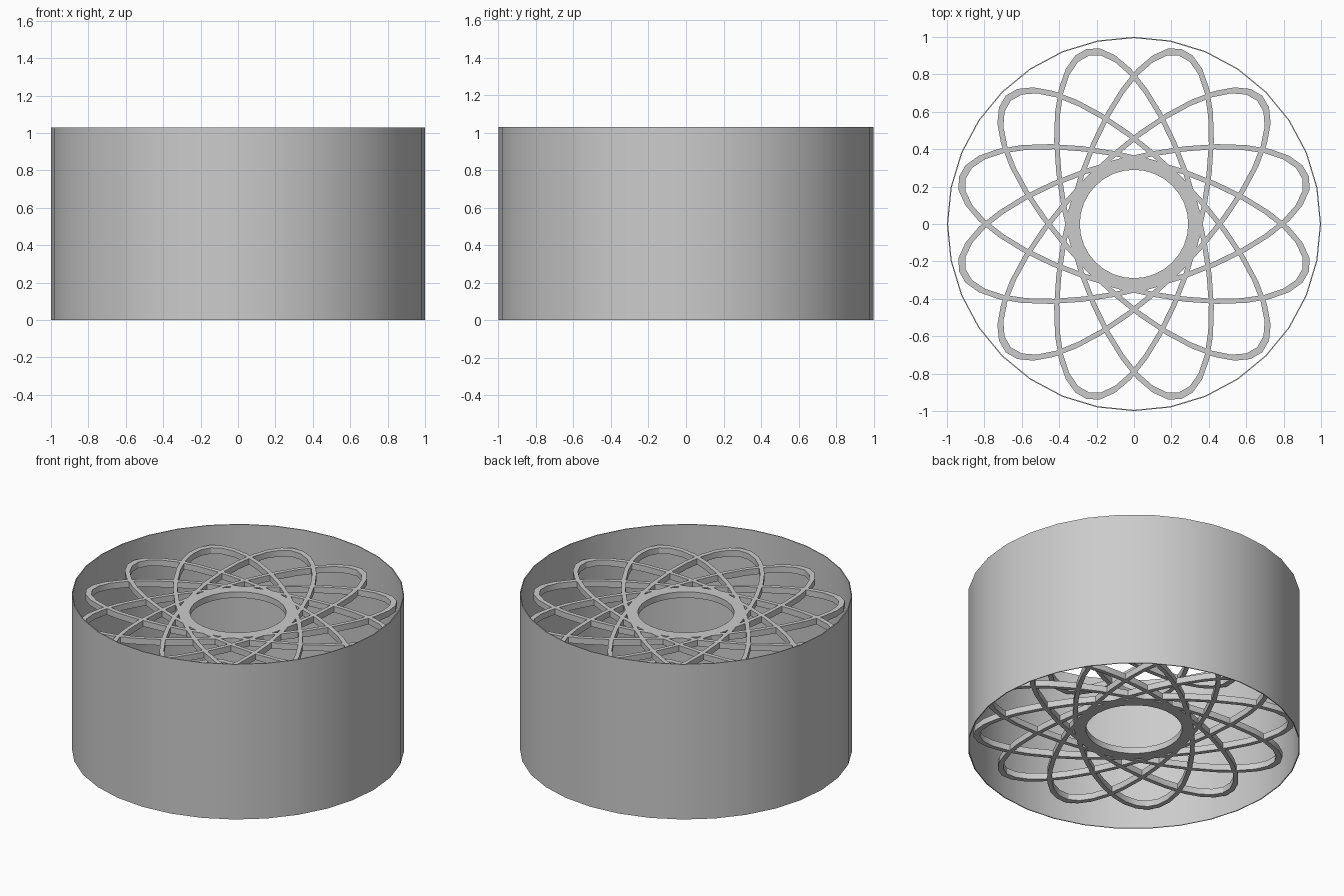
import bpy, bmesh, math

if "Cube" in bpy.data.objects:
    bpy.data.objects.remove(bpy.data.objects["Cube"])

SEGMENTS = 32
grey = bpy.data.materials.new("plain_grey")
grey.diffuse_color = (0.6, 0.6, 0.6, 1)
grey.use_nodes = True
grey.node_tree.nodes["Principled BSDF"].inputs["Base Color"].default_value = grey.diffuse_color


def elliptical_band(name, outer, inner, z0, z1, turn=0.0):
    """Closed band between two concentric ellipses, extruded from z0 to z1."""
    bm = bmesh.new()
    rings = []
    for (a, b), z in ((outer, z0), (outer, z1), (inner, z1), (inner, z0)):
        ring = []
        for i in range(SEGMENTS):
            t = 2 * math.pi * i / SEGMENTS
            x, y = a * math.cos(t), b * math.sin(t)
            ring.append(bm.verts.new((x * math.cos(turn) - y * math.sin(turn),
                                      x * math.sin(turn) + y * math.cos(turn), z)))
        rings.append(ring)
    for k in range(4):
        lo, hi = rings[k], rings[(k + 1) % 4]
        for i in range(SEGMENTS):
            j = (i + 1) % SEGMENTS
            bm.faces.new((lo[i], lo[j], hi[j], hi[i]))
    bmesh.ops.recalc_face_normals(bm, faces=bm.faces)
    mesh = bpy.data.meshes.new(name)
    bm.to_mesh(mesh)
    bm.free()
    mesh.materials.append(grey)
    obj = bpy.data.objects.new(name, mesh)
    bpy.context.collection.objects.link(obj)
    # smooth the curved walls, keep the rims sharp
    bpy.ops.object.select_all(action='DESELECT')
    obj.select_set(True)
    bpy.context.view_layer.objects.active = obj
    bpy.ops.object.shade_smooth_by_angle(angle=math.radians(30))
    return obj


# Thin outer drum wall, open at both ends
elliptical_band("drum_wall", (1.0, 1.0), (0.994, 0.994), 0.0, 1.03)

# Matching rosettes recessed inside the lower and upper openings
for side, z0, z1 in (("lower", 0.115, 0.155), ("upper", 0.87, 0.91)):
    elliptical_band(side + "_hub_ring", (0.35, 0.35), (0.29, 0.29), z0, z1)
    # Six crossing long loops make twelve petals
    for k in range(6):
        elliptical_band(f"{side}_petal_loop_{k + 1}", (0.97, 0.358), (0.932, 0.331),
                        z0, z1, math.radians(15 + 30 * k))
